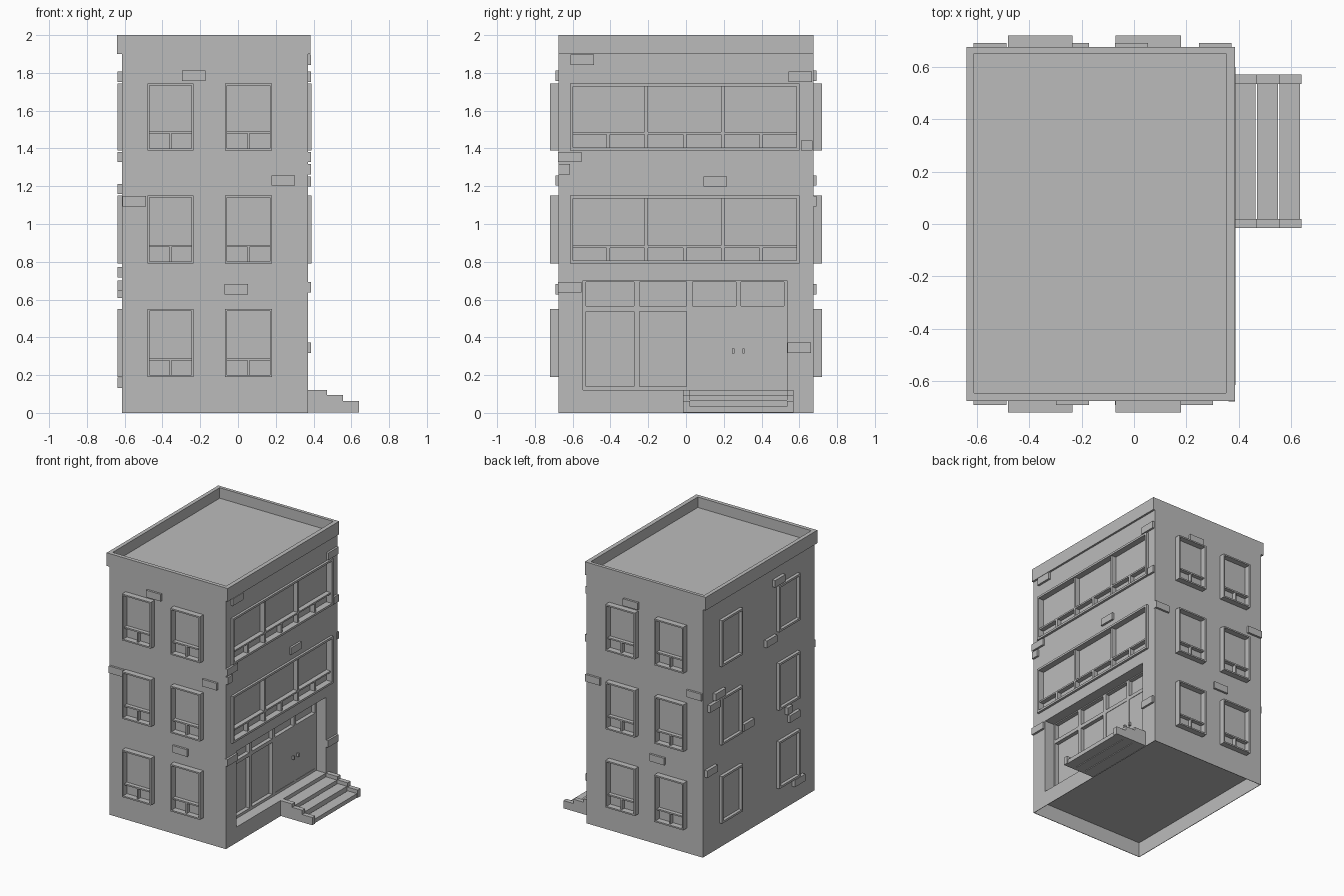
import bpy
import bmesh
from mathutils import Vector

old = bpy.data.objects.get("Cube")
if old:
    bpy.data.objects.remove(old, do_unlink=True)

stone = bpy.data.materials.new("plain_grey")
stone.use_nodes = True
GREY = (0.5, 0.5, 0.5, 1)
stone.diffuse_color = GREY
stone.node_tree.nodes["Principled BSDF"].inputs["Base Color"].default_value = GREY

X0, X1, Y = -0.615, 0.37, 0.675      # wall planes
LEVELS = [(0.19, 0.55), (0.79, 1.15), (1.39, 1.745)]


def wall_box(side, u0, u1, z0, z1, d0, d1):
    """Box on a wall: u runs along the wall, d points outwards."""
    if side == "front":
        return (u0, u1, -Y - d1, -Y - d0, z0, z1)
    if side == "back":
        return (u0, u1, Y + d0, Y + d1, z0, z1)
    if side == "right":
        return (X1 + d0, X1 + d1, u0, u1, z0, z1)
    return (X0 - d1, X0 - d0, u0, u1, z0, z1)


def build(name, boxes):
    """One object made of several boxes."""
    bm = bmesh.new()
    for a, b, c, d, e, f in boxes:
        vs = bmesh.ops.create_cube(bm, size=1)["verts"]
        bmesh.ops.scale(bm, vec=(b - a, d - c, f - e), verts=vs)
        bmesh.ops.translate(bm, vec=Vector((a + b, c + d, e + f)) / 2, verts=vs)
    mesh = bpy.data.meshes.new(name)
    bm.to_mesh(mesh)
    bm.free()
    mesh.materials.append(stone)
    ob = bpy.data.objects.new(name, mesh)
    bpy.context.collection.objects.link(ob)
    return ob


def cut(ob, name, boxes):
    cutter = build(name, boxes)
    cutter.hide_render = True
    cutter.hide_set(True)
    cutter.display_type = "WIRE"
    mod = ob.modifiers.new("openings", "BOOLEAN")
    mod.operation = "DIFFERENCE"
    mod.solver = "EXACT"
    mod.object = cutter
    bpy.context.view_layer.update()
    mesh = bpy.data.meshes.new_from_object(ob.evaluated_get(bpy.context.evaluated_depsgraph_get()))
    ob.modifiers.clear()
    ob.data = mesh
    bpy.data.objects.remove(cutter, do_unlink=True)


def ring(side, u0, u1, z0, z1, w, d0, d1):
    """Four bars of a rectangular frame."""
    return [wall_box(side, u0, u0 + w, z0, z1, d0, d1),
            wall_box(side, u1 - w, u1, z0, z1, d0, d1),
            wall_box(side, u0 + w, u1 - w, z0, z0 + w, d0, d1),
            wall_box(side, u0 + w, u1 - w, z1 - w, z1, d0, d1)]


# Walls, hollow under the ground floor, with shop front and window bands cut in
BAND = (-0.615, 0.6)
SHOP = (-0.545, 0.535, 0.12, 0.7)
walls = build("walls", [(X0, X1, -Y, Y, 0, 1.9)])
e = 0.004
cut(walls, "wall_cutter",
    [(X0 + e, X1 - e, -Y + e, Y - e, -0.1, 0.115),
     wall_box("right", *SHOP, -0.11, 0.1)]
    + [wall_box("right", *BAND, z0, z1, -0.03, 0.1) for z0, z1 in LEVELS[1:]])

# Parapet overhanging the two long sides, around a sunken roof
parapet = build("parapet", [(-0.64, 0.385, -Y, Y, 1.9, 2)])
cut(parapet, "roof_cutter", [(-0.61, 0.352, -0.645, 0.65, 1.92, 2.1)])

# Front and back windows: deep frame, rail and short mullion
for side in ("front", "back"):
    parts = []
    for u0, u1 in ((-0.48, -0.235), (-0.07, 0.18)):
        mid = (u0 + u1) / 2
        for z0, z1 in LEVELS:
            parts += ring(side, u0, u1, z0, z1, 0.011, -0.01, 0.045)
            rail = z0 + 0.093
            parts.append(wall_box(side, u0 + 0.01, u1 - 0.01, rail - 0.005, rail + 0.006, -0.01, 0.03))
            parts.append(wall_box(side, mid - 0.005, mid + 0.005, z0 + 0.01, rail, -0.01, 0.03))
    build(side + "_windows", parts)

# Left side windows: plain shallow frames
parts = []
for u0 in (-0.475, 0.22):
    for z0, z1 in LEVELS:
        parts += ring("left", u0, u0 + 0.255, z0, z1, 0.016, -0.01, 0.024)
build("left_windows", parts)

# Right side window bands: three tall panes over six small ones
for n, (z0, z1) in enumerate(LEVELS[1:], 1):
    u0, u1 = BAND
    parts = ring("right", u0, u1, z0, z1, 0.016, -0.03, 0.018)
    rail = z0 + 0.09
    parts.append(wall_box("right", u0 + 0.01, u1 - 0.01, rail - 0.006, rail + 0.006, -0.03, 0.006))
    for i in range(1, 6):
        u = u0 + (u1 - u0) * i / 6
        top = rail if i % 2 else z1 - 0.01
        parts.append(wall_box("right", u - 0.009, u + 0.009, z0 + 0.01, top, -0.03, 0.006))
    build("right_window_band_%d" % n, parts)

# Shop front: posts, rails and a pair of doors
parts = [wall_box("right", SHOP[0], SHOP[1], a, b, -0.11, -0.08)
         for a, b in ((0.12, 0.14), (0.537, 0.565), (0.692, 0.7))]
for a, b in ((-0.545, -0.53), (-0.275, -0.245), (0.002, 0.035), (0.265, 0.29), (0.52, 0.535)):
    parts.append(wall_box("right", a, b, 0.12, 0.7, -0.11, -0.08))
build("shop_frame", parts)
build("shop_doors", [wall_box("right", a, b, 0.122, 0.545, -0.11, -0.083)
                     for a, b in ((0.01, 0.274), (0.28, 0.53))])
build("door_handles", [wall_box("right", u - 0.006, u + 0.006, 0.315, 0.34, -0.09, -0.065)
                       for u in (0.25, 0.305)])

# Entrance steps with stepped cheek walls
STEPS = [(0.47, 0.12), (0.555, 0.095), (0.64, 0.062)]
parts = []
start = X1 - 0.005
for end, top in STEPS:
    for a, b in ((-0.015, 0.02), (0.535, 0.57)):
        parts.append((start, end, a, b, 0.003, top))
    parts.append((start, end - 0.006, 0.02, 0.535, 0.003, top - 0.028))
    start = end
build("entrance_steps", parts)

# Loose bricks standing proud of the walls: centre along wall, height, width
W, HALF = 0.125, 0.06
BRICKS = {
    "front": [(-0.235, 1.785, W), (0.24, 1.23, W), (-0.55, 1.12, W), (-0.01, 0.655, W)],
    "back": [(-0.01, 1.785, W), (-0.55, 1.23, W), (0.31, 1.12, W), (-0.235, 0.655, W)],
    "right": [(-0.55, 1.87, W), (0.605, 1.78, W), (-0.615, 1.355, W), (-0.645, 1.29, HALF),
              (0.155, 1.225, W), (0.64, 1.415, HALF), (-0.615, 0.665, W), (0.6, 0.345, W)],
    "left": [(-0.23, 1.78, W), (-0.13, 1.355, W), (0.49, 1.185, W), (0.555, 1.12, W),
             (0.145, 0.82, W), (-0.35, 0.745, HALF), (-0.41, 0.675, W), (0.59, 0.635, W),
             (-0.47, 0.16, W)],
}
for side, spots in BRICKS.items():
    out = 0.024 if side == "left" else 0.016
    build(side + "_bricks", [wall_box(side, u - w / 2, u + w / 2, z - 0.027, z + 0.027, -0.01, out)
                             for u, z, w in spots])
